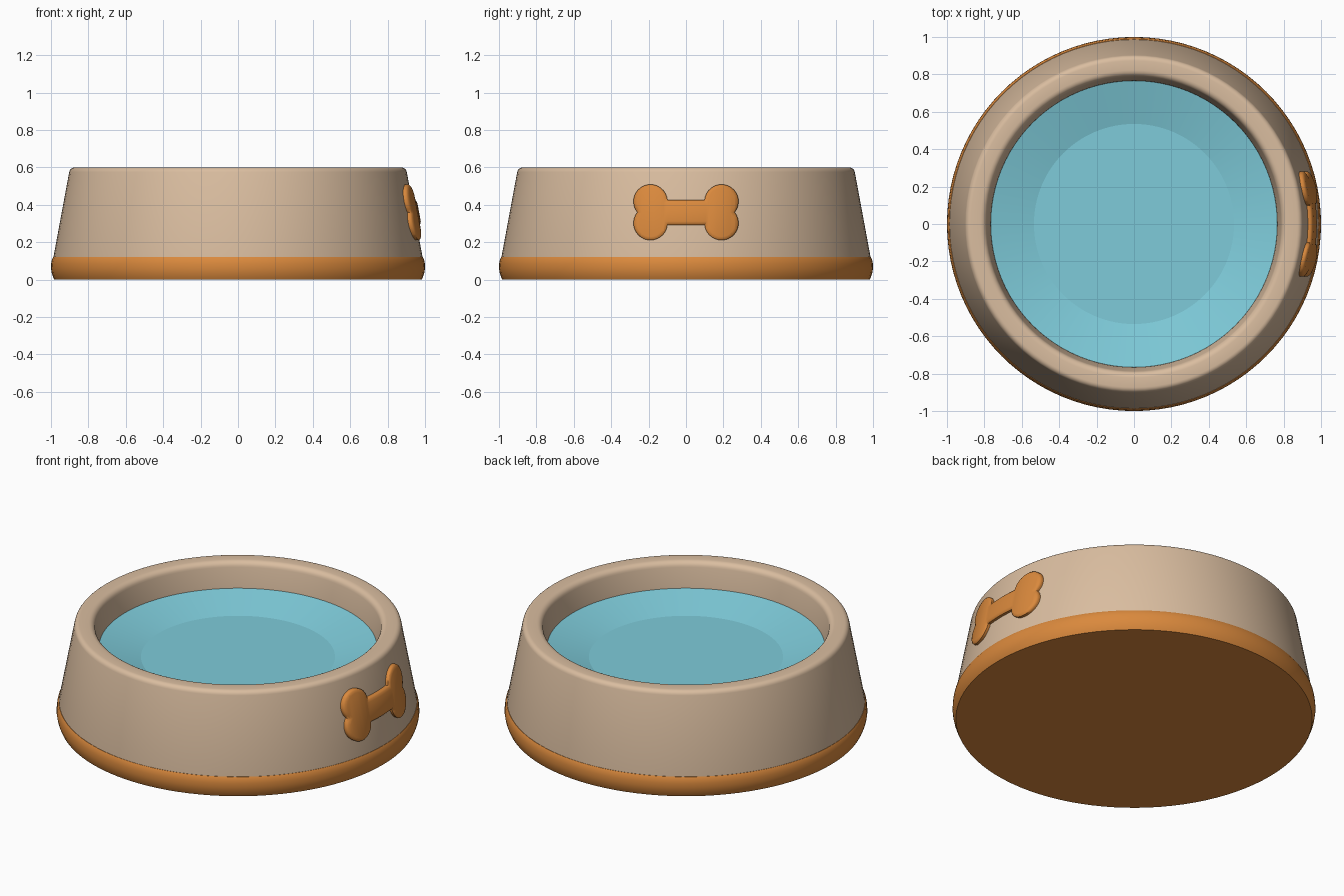
import bpy, bmesh, math

if "Cube" in bpy.data.objects:
    bpy.data.objects.remove(bpy.data.objects["Cube"])


def material(name, rgb):
    m = bpy.data.materials.new(name)
    m.diffuse_color = (*rgb, 1)
    m.use_nodes = True
    m.node_tree.nodes["Principled BSDF"].inputs["Base Color"].default_value = m.diffuse_color
    return m


TAN = material("tan", (0.70, 0.51, 0.35))
ORANGE = material("orange", (0.70, 0.25, 0.046))
TEAL = material("teal", (0.21, 0.60, 0.70))


def finish(bm, name, mat, angle):
    me = bpy.data.meshes.new(name)
    bm.to_mesh(me)
    bm.free()
    me.materials.append(mat)
    ob = bpy.data.objects.new(name, me)
    bpy.context.collection.objects.link(ob)
    bpy.ops.object.select_all(action='DESELECT')
    ob.select_set(True)
    bpy.context.view_layer.objects.active = ob
    bpy.ops.object.shade_smooth_by_angle(angle=math.radians(angle))
    return ob


def lathe(name, profile, mat, angle=40, n=96):
    """Spin (radius, height) points about z; radius 0 makes a pole."""
    bm = bmesh.new()
    rings = []
    for r, z in profile:
        if r == 0:
            rings.append([bm.verts.new((0, 0, z))] * n)
        else:
            rings.append([bm.verts.new((r * math.cos(2 * math.pi * j / n),
                                        r * math.sin(2 * math.pi * j / n), z)) for j in range(n)])
    for a, b in zip(rings, rings[1:]):
        for j in range(n):
            k = (j + 1) % n
            bm.faces.new(list(dict.fromkeys((a[j], a[k], b[k], b[j]))))
    return finish(bm, name, mat, angle)


def corner(cx, cz, r, a0, a1, steps=5):
    """Rounded profile corner."""
    return [(cx + r * math.cos(math.radians(a0 + (a1 - a0) * i / steps)),
             cz + r * math.sin(math.radians(a0 + (a1 - a0) * i / steps))) for i in range(steps + 1)]


# Orange foot band with flat underside
lathe("base_band", [(0, 0), (0.982, 0), (0.988, 0.012), (0.996, 0.035), (1.0, 0.06),
                    (0.999, 0.085), (0.995, 0.108), (0.988, 0.12), (0.96, 0.12)], ORANGE)

# Tapered body with rounded rim and inner wall
lathe("bowl_body", [(0.986, 0.115), (0.986, 0.125)]
      + corner(0.873, 0.57, 0.03, 10, 90)
      + corner(0.822, 0.565, 0.035, 90, 175)
      + [(0.768, 0.47), (0.764, 0.43)], TAN)

# Teal dish: sloped side and flat floor
lathe("inner_dish", [(0.766, 0.45), (0.535, 0.39), (0, 0.39)], TEAL, angle=10)


# Bone badge wrapped onto the +x side
def body_radius(z):
    return 0.986 - (z - 0.125) * (0.986 - 0.9025) / (0.575 - 0.125)


CU, CV, R, SHAFT, STEPS = 0.19, 0.058, 0.091, 0.067, 18
a0 = -math.asin(CV / R)
a1 = math.pi - math.asin((SHAFT - CV) / R)
knob = [(CU + R * math.cos(a0 + (a1 - a0) * i / STEPS),
         CV + R * math.sin(a0 + (a1 - a0) * i / STEPS)) for i in range(STEPS + 1)]
half = knob + [(-u, v) for u, v in reversed(knob)]
outline = half + [(-u, -v) for u, v in half[1:-1]]
# the notch points lie on v = 0, so each half shares them
bm = bmesh.new()
low = [bm.verts.new((u, v, -0.02)) for u, v in outline]
top = [bm.verts.new((u, v, 0.008)) for u, v in outline]
for i in range(len(outline)):
    k = (i + 1) % len(outline)
    bm.faces.new((low[i], low[k], top[k], top[i]))
cap = bm.faces.new(top)
# puffy rounded edge
for width, rise in ((0.004, 0.008), (0.007, 0.006), (0.012, 0.004)):
    bmesh.ops.inset_region(bm, faces=[cap], thickness=width, use_even_offset=True)
    for v in cap.verts:
        v.co.z += rise
# slice so that it can bend
for i in range(-13, 14):
    bmesh.ops.bisect_plane(bm, geom=bm.verts[:] + bm.edges[:] + bm.faces[:],
                           plane_co=(i * 0.02 + 0.003, 0, 0), plane_no=(1, 0, 0))
for v in bm.verts:
    u, h, d = v.co
    z = 0.36 + h
    v.co = (math.sqrt((body_radius(z) + d) ** 2 - u * u), u, z)
finish(bm, "bone_badge", ORANGE, 50)
